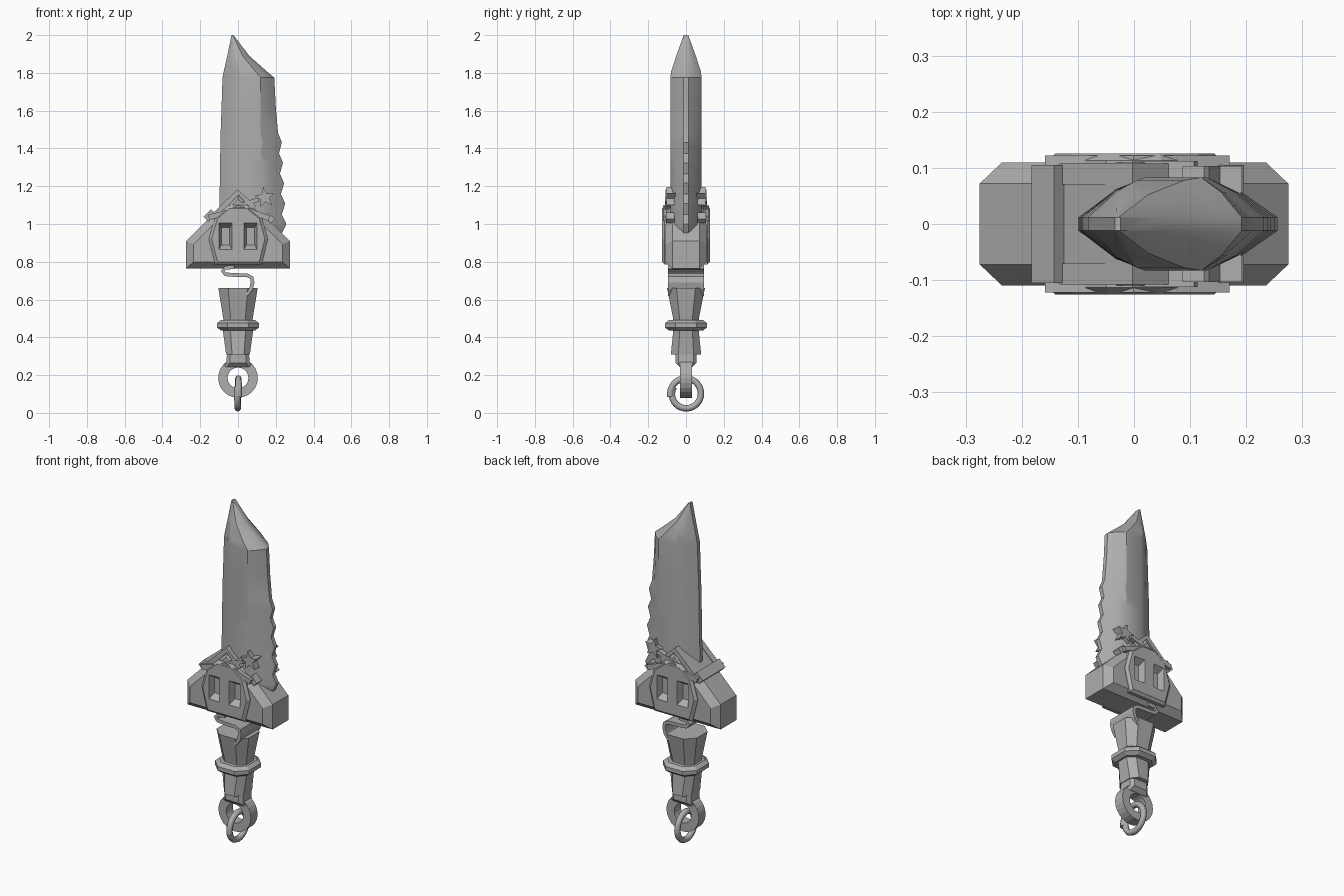
import bpy, bmesh, math
from math import sin, cos, pi

if "Cube" in bpy.data.objects:
    bpy.data.objects.remove(bpy.data.objects["Cube"])

grey = bpy.data.materials.new("plain grey")
grey.diffuse_color = (0.42, 0.42, 0.42, 1)
grey.use_nodes = True
grey.node_tree.nodes["Principled BSDF"].inputs["Base Color"].default_value = grey.diffuse_color


def loft(name, rings, loop=False, smooth=None, mirror=False):
    """Skin a list of equal-length point rings."""
    bm = bmesh.new()
    vs = [[bm.verts.new(p) for p in r] for r in rings]
    n = len(vs[0])
    pairs = list(zip(vs, vs[1:])) + ([(vs[-1], vs[0])] if loop else [])
    for a, b in pairs:
        for i in range(n):
            j = (i + 1) % n
            bm.faces.new((a[i], a[j], b[j], b[i]))
    if not loop:
        bm.faces.new(vs[0])
        bm.faces.new(vs[-1])
    bmesh.ops.recalc_face_normals(bm, faces=bm.faces)
    me = bpy.data.meshes.new(name)
    bm.to_mesh(me)
    bm.free()
    me.materials.append(grey)
    ob = bpy.data.objects.new(name, me)
    bpy.context.collection.objects.link(ob)
    if smooth:
        bpy.ops.object.select_all(action='DESELECT')
        ob.select_set(True)
        bpy.context.view_layer.objects.active = ob
        bpy.ops.object.shade_smooth_by_angle(angle=math.radians(smooth))
    if mirror:
        m = ob.modifiers.new("both sides", 'MIRROR')
        m.use_axis = (False, True, False)
        m.use_mirror_merge = False
    return ob


def at_y(pts, y, s=1.0, c=(0, 0)):
    """Front-view outline placed at depth y, scaled about c."""
    return [(c[0] + (x - c[0]) * s, y, c[1] + (z - c[1]) * s) for x, z in pts]


def octagon(z, wx, wy, k=0.5):
    q = [(wx, -wy * k), (wx, wy * k), (wx * k, wy), (-wx * k, wy)]
    return [(x, y, z) for x, y in q + [(-x, -y) for x, y in q]]


def strip(name, path, thick, y0, y1, **kw):
    """Flat bar following a front-view path, extruded in depth."""
    rings = []
    for i, (x, z) in enumerate(path):
        a, b = path[max(i - 1, 0)], path[min(i + 1, len(path) - 1)]
        dx, dz = b[0] - a[0], b[1] - a[1]
        d = math.hypot(dx, dz)
        nx, nz = -dz / d * thick / 2, dx / d * thick / 2
        rings.append([(x + nx, y0, z + nz), (x + nx, y1, z + nz),
                      (x - nx, y1, z - nz), (x - nx, y0, z - nz)])
    return loft(name, rings, **kw)


# Blade: z, left edge, right edge, half thickness, flat start, flat end
rows = [(0.90, -0.10, 0.20, 0.083, 0.02, 0.12), (0.95, -0.10, 0.232, 0.083, 0.02, 0.12)]
for i in range(5):  # serrations
    z = 1.0 + i * 0.108
    rows.append((z, -0.10 + 0.002 * i, 0.256 - 0.006 * i, 0.083, 0.02, 0.13))
    rows.append((z + 0.05, -0.10 + 0.002 * i, 0.232 - 0.005 * i, 0.083, 0.02, 0.12))
rows += [(1.62, -0.087, 0.20, 0.083, 0.02, 0.12), (1.775, -0.082, 0.192, 0.083, 0.02, 0.12),
         (1.81, -0.075, 0.15, 0.078, 0.005, 0.09), (1.89, -0.057, 0.06, 0.052, -0.01, 0.025),
         (2.0, -0.034, -0.024, 0.012, -0.031, -0.027)]
rings = []
for z, l, r, t, a, b in rows:
    e = 0.012
    half = [(l, e), (l + (a - l) * 0.55, e + (t - e) * 0.7), (a, t), (b, t),
            (b + (r - b) * 0.5, e + (t - e) * 0.62), (r, e)]
    rings.append([(x, y, z) for x, y in half] + [(x, -y, z) for x, y in reversed(half)])
loft("blade", rings, smooth=28)

# Guard: house-shaped block with chamfered front and back
outer = [(-0.275, 0.765), (0.275, 0.765), (0.275, 0.91), (0, 1.185), (-0.275, 0.91)]
inner = [(-0.235, 0.80), (0.235, 0.80), (0.235, 0.893), (0, 1.13), (-0.235, 0.893)]
guard = loft("guard", [at_y(inner, -0.11), at_y(outer, -0.072),
                       at_y(outer, 0.072), at_y(inner, 0.11)])

# Bulging face plates, with two sunken windows on each side
panel = [(-0.12, 0.785), (0.125, 0.785), (0.158, 0.92), (0.125, 1.04),
         (0.05, 1.10), (-0.05, 1.10), (-0.12, 1.04), (-0.155, 0.92)]
c = (0, 0.93)
plate = loft("face_plate", [at_y(panel, 0.095, 1, c), at_y(panel, 0.113, 1, c),
                            at_y(panel, 0.126, 0.9, c)], mirror=True)
for side in (-1, 1):
    x = side * 0.066
    rect = [(x - 0.036, 0.862), (x + 0.036, 0.862), (x + 0.036, 1.008), (x - 0.036, 1.008)]
    cut = loft("window_cutter", [at_y(rect, 0.09, 0.62, (x, 0.935)),
                                 at_y(rect, 0.135, 1.05, (x, 0.935))], mirror=True)
    cut.hide_render = True
    cut.hide_set(True)
    for ob in (guard, plate):
        m = ob.modifiers.new("window", 'BOOLEAN')
        m.object, m.operation, m.solver = cut, 'DIFFERENCE', 'EXACT'

# Roof trim, brow bar and the strap that wraps over the left slope
strip("roof_trim", [(-0.13, 1.04), (0, 1.168), (0.085, 1.085)], 0.03, 0.07, 0.108, mirror=True)
strip("brow_bar", [(-0.155, 1.035), (-0.06, 1.06), (0, 1.085), (0.07, 1.065), (0.165, 1.03)],
      0.028, 0.10, 0.122, mirror=True)
strip("strap", [(-0.17, 1.025), (-0.13, 1.065)], 0.035, -0.105, 0.105)
strip("strap_end", [(0.15, 1.05), (0.185, 1.015)], 0.03, 0.06, 0.105, mirror=True)

# Star with its tail, on both sides of the blade
star = []
for i in range(10):
    r = 0.056 if i % 2 == 0 else 0.024
    a = pi / 2 + 0.15 + i * pi / 5
    star.append((0.142 + r * cos(a), 1.14 + r * sin(a)))
loft("star", [at_y(star, 0.055), at_y(star, 0.103)], mirror=True)
strip("star_tail", [(0.0, 1.095), (0.11, 1.13)], 0.022, 0.08, 0.112, mirror=True)

# Bent ribbon between guard and grip
strip("ribbon", [(-0.02, 0.772), (-0.065, 0.768), (-0.081, 0.75), (-0.068, 0.734),
                 (-0.02, 0.73), (0.05, 0.728), (0.073, 0.715), (0.077, 0.69),
                 (0.07, 0.66), (0.045, 0.625)], 0.02, -0.095, 0.095)

# Grip, collar and neck
loft("upper_grip", [octagon(0.47, 0.075, 0.066), octagon(0.50, 0.078, 0.068),
                    octagon(0.66, 0.104, 0.10)])
loft("collar", [octagon(0.435, 0.09, 0.09), octagon(0.452, 0.11, 0.11),
                octagon(0.475, 0.11, 0.11), octagon(0.492, 0.09, 0.09)])
loft("lower_grip", [octagon(0.31, 0.063, 0.08), octagon(0.45, 0.082, 0.066)])
loft("neck", [octagon(0.243, 0.08, 0.033, 0.7), octagon(0.265, 0.062, 0.055, 0.7),
              octagon(0.32, 0.058, 0.055, 0.7)])

# Pommel eye
eye = []
for i in range(24):
    a = 2 * pi * i / 24
    eye.append([(r * cos(a), y, 0.185 + r * sin(a))
                for r, y in ((0.105, -0.031), (0.105, 0.031), (0.055, 0.031), (0.055, -0.031))])
loft("pommel_eye", eye, loop=True)

# Split ring hanging in the eye, a slightly spiralling coil
coil = []
for i in range(33):
    t = i / 32
    a = math.radians(150 + 400 * t)
    R = 0.074 + 0.01 * t
    coil.append([((t - 0.5) * 0.008 + 0.017 * cos(b), (R + 0.017 * sin(b)) * cos(a),
                  0.101 + (R + 0.017 * sin(b)) * sin(a))
                 for b in (2 * pi * k / 8 for k in range(8))])
loft("split_ring", coil, smooth=50)
